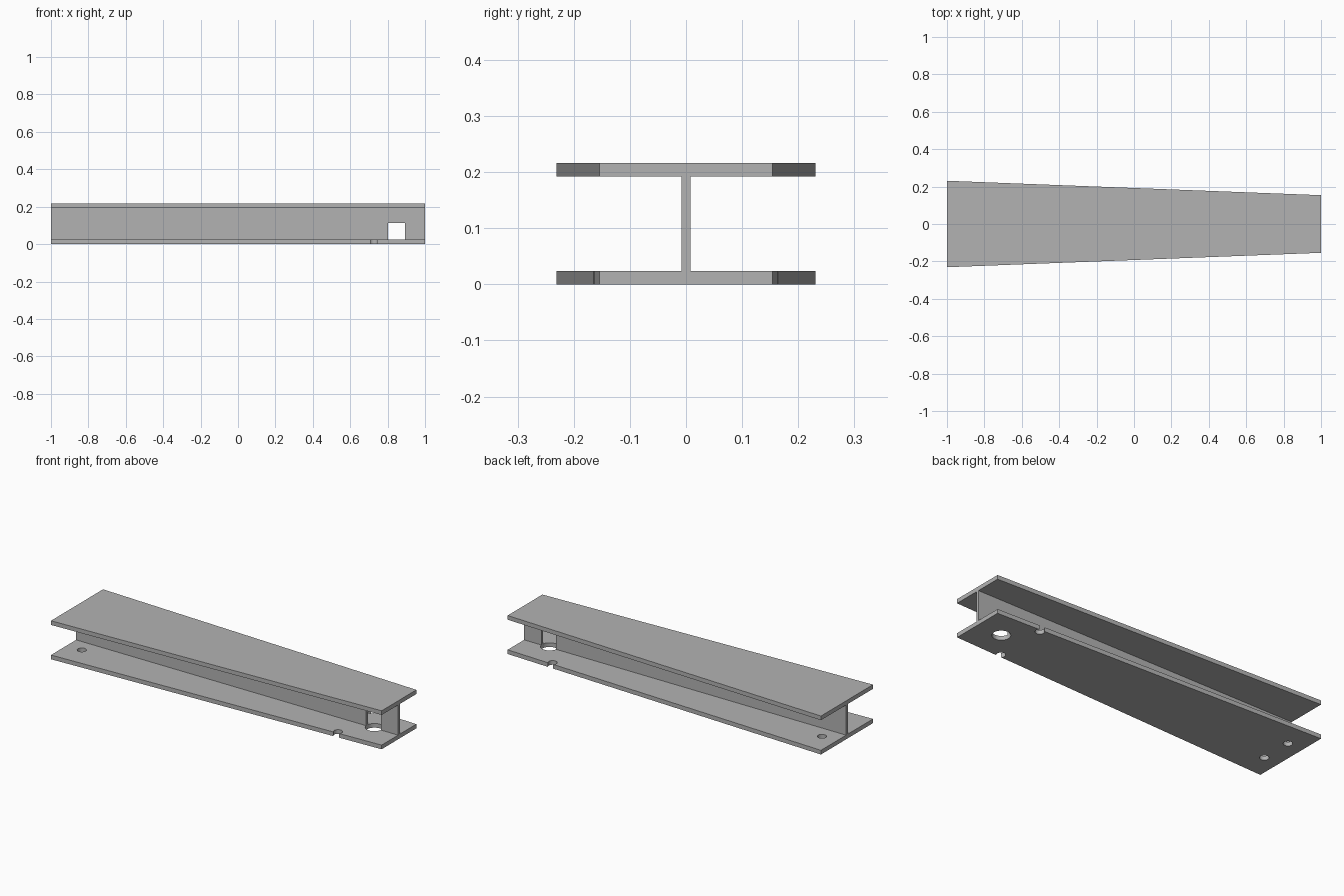
import bpy, bmesh

if "Cube" in bpy.data.objects:
    bpy.data.objects.remove(bpy.data.objects["Cube"], do_unlink=True)

HEIGHT, FLANGE, WEB = 0.216, 0.0235, 0.008
WIDE, NARROW = 0.231, 0.154

steel = bpy.data.materials.new("grey steel")
steel.use_nodes = True
grey = (0.45, 0.45, 0.45, 1)
steel.diffuse_color = grey
steel.node_tree.nodes["Principled BSDF"].inputs["Base Color"].default_value = grey


def i_section(half):
    """Outline of the I shape, up the +y side and down the -y side."""
    side = [(half, 0), (half, FLANGE), (WEB, FLANGE),
            (WEB, HEIGHT - FLANGE), (half, HEIGHT - FLANGE), (half, HEIGHT)]
    return side + [(-y, z) for y, z in reversed(side)]


# Tapered I-beam lofted from the wide end to the narrow end
bm = bmesh.new()
wide, narrow = [[bm.verts.new((x, y, z)) for y, z in i_section(half)]
                for x, half in ((-1, WIDE), (1, NARROW))]
for i in range(len(wide)):
    j = (i + 1) % len(wide)
    bm.faces.new((wide[i], wide[j], narrow[j], narrow[i]))
bm.faces.new(wide)
bm.faces.new(narrow)
bmesh.ops.recalc_face_normals(bm, faces=bm.faces)
mesh = bpy.data.meshes.new("tapered_beam")
bm.to_mesh(mesh)
bm.free()
mesh.materials.append(steel)
beam = bpy.data.objects.new("tapered_beam", mesh)
bpy.context.collection.objects.link(beam)


def drill(x, y, radius, top):
    """Cut a vertical round hole from below the beam up to the given height."""
    bottom = -0.05
    bpy.ops.mesh.primitive_cylinder_add(vertices=48, radius=radius, depth=top - bottom,
                                        location=(x, y, (top + bottom) / 2))
    cutter = bpy.context.object
    cutter.name = "hole_cutter"
    cutter.hide_render = True
    cutter.data.materials.append(steel)
    cut = beam.modifiers.new("hole", "BOOLEAN")
    cut.operation = "DIFFERENCE"
    cut.solver = "EXACT"
    cut.object = cutter
    bpy.context.view_layer.objects.active = beam
    bpy.ops.object.modifier_apply(modifier=cut.name)
    bpy.data.objects.remove(cutter, do_unlink=True)


# Large hole through the bottom flange and lower web
drill(0.847, 0, 0.0465, 0.112)

# Bolt holes at the wide end and open notches near the narrow end
for side in (-1, 1):
    drill(-0.907, side * 0.09, 0.0235, 0.06)
    drill(0.725, side * 0.148, 0.0235, 0.06)

# Smooth hole walls, crisp beam edges
bpy.ops.object.select_all(action="DESELECT")
beam.select_set(True)
bpy.context.view_layer.objects.active = beam
bpy.ops.object.shade_smooth_by_angle(angle=0.52)
